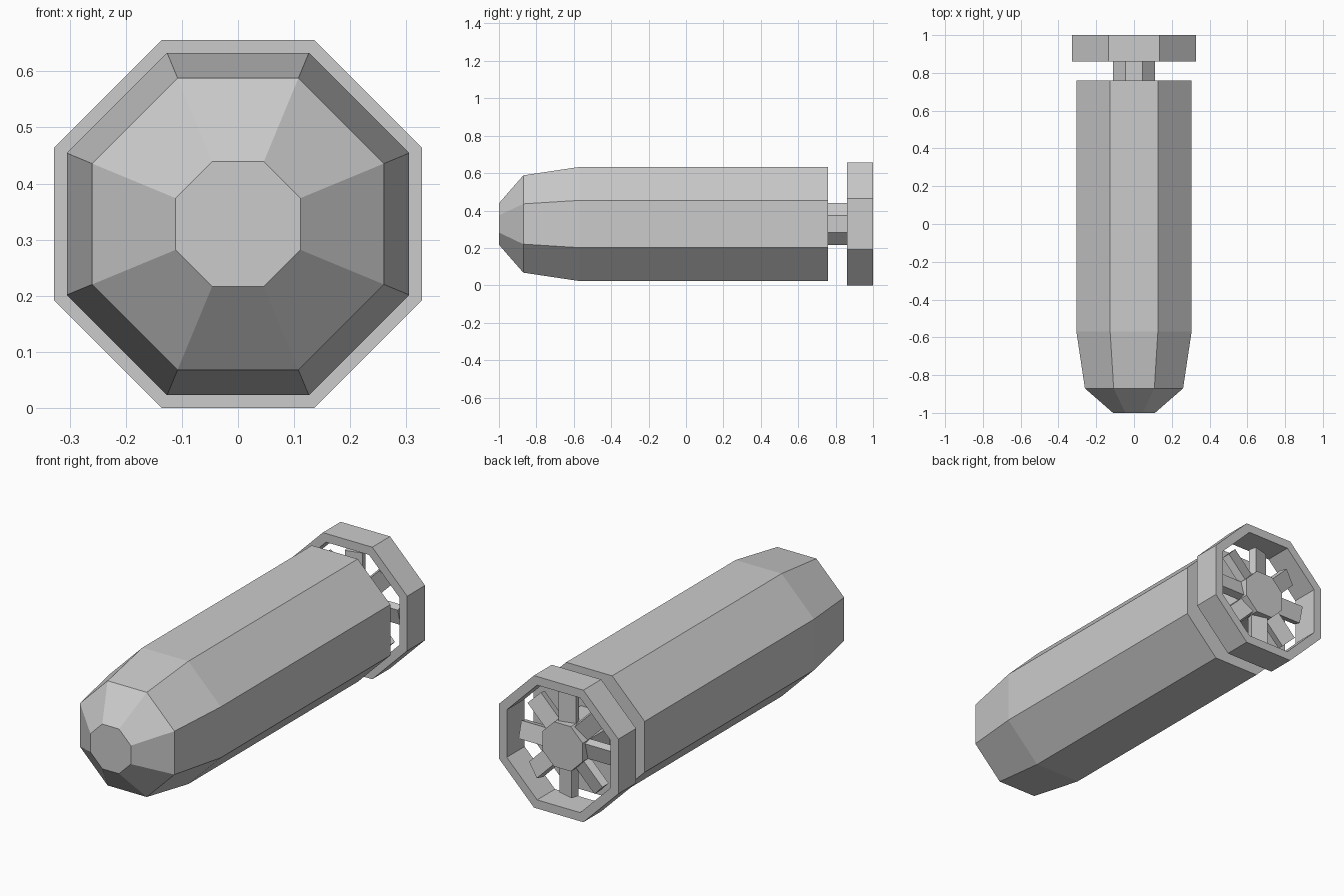
import bpy, bmesh, math
from mathutils import Matrix

if "Cube" in bpy.data.objects:
    bpy.data.objects.remove(bpy.data.objects["Cube"])

SIDES = 8
AXIS_Z = 0.328                      # height of the long axis
TO_CORNER = 1 / math.cos(math.pi / SIDES)


def add_object(name, bm):
    bmesh.ops.recalc_face_normals(bm, faces=bm.faces)
    mesh = bpy.data.meshes.new(name)
    bm.to_mesh(mesh)
    bm.free()
    obj = bpy.data.objects.new(name, mesh)
    obj.location.z = AXIS_Z
    bpy.context.collection.objects.link(obj)
    return obj


def octagon_sweep(name, profile, closed=False):
    """Turn (y, flat radius) points about the y axis; closed profiles make a hoop."""
    bm = bmesh.new()
    loops = []
    for y, flat in profile:
        r = flat * TO_CORNER
        angles = [(i + 0.5) * 2 * math.pi / SIDES for i in range(SIDES)]
        loops.append([bm.verts.new((r * math.cos(a), y, r * math.sin(a))) for a in angles])
    pairs = list(zip(loops, loops[1:]))
    if closed:
        pairs.append((loops[-1], loops[0]))
    else:
        bm.faces.new(loops[0])
        bm.faces.new(loops[-1])
    for a, b in pairs:
        for i in range(SIDES):
            j = (i + 1) % SIDES
            bm.faces.new((a[i], a[j], b[j], b[i]))
    return add_object(name, bm)


# Main body with two-step tapered nose
octagon_sweep("body", [(-1, 0.111), (-0.87, 0.26), (-0.57, 0.305), (0.76, 0.305)])

# Propeller hub
octagon_sweep("propeller_hub", [(0.76, 0.111), (0.97, 0.111)])

# Tail shroud ring
octagon_sweep("tail_ring", [(0.86, 0.328), (1, 0.328), (1, 0.285), (0.86, 0.285)], closed=True)

# Eight slightly pitched propeller blades
bm = bmesh.new()
for k in range(SIDES):
    place = (Matrix.Rotation(k * 2 * math.pi / SIDES, 4, 'Y')
             @ Matrix.Translation((0, 0.92, 0.17))
             @ Matrix.Rotation(math.radians(15), 4, 'Z')
             @ Matrix.Diagonal((0.085, 0.04, 0.17, 1)))
    bmesh.ops.create_cube(bm, size=1, matrix=place)
add_object("propeller_blades", bm)
